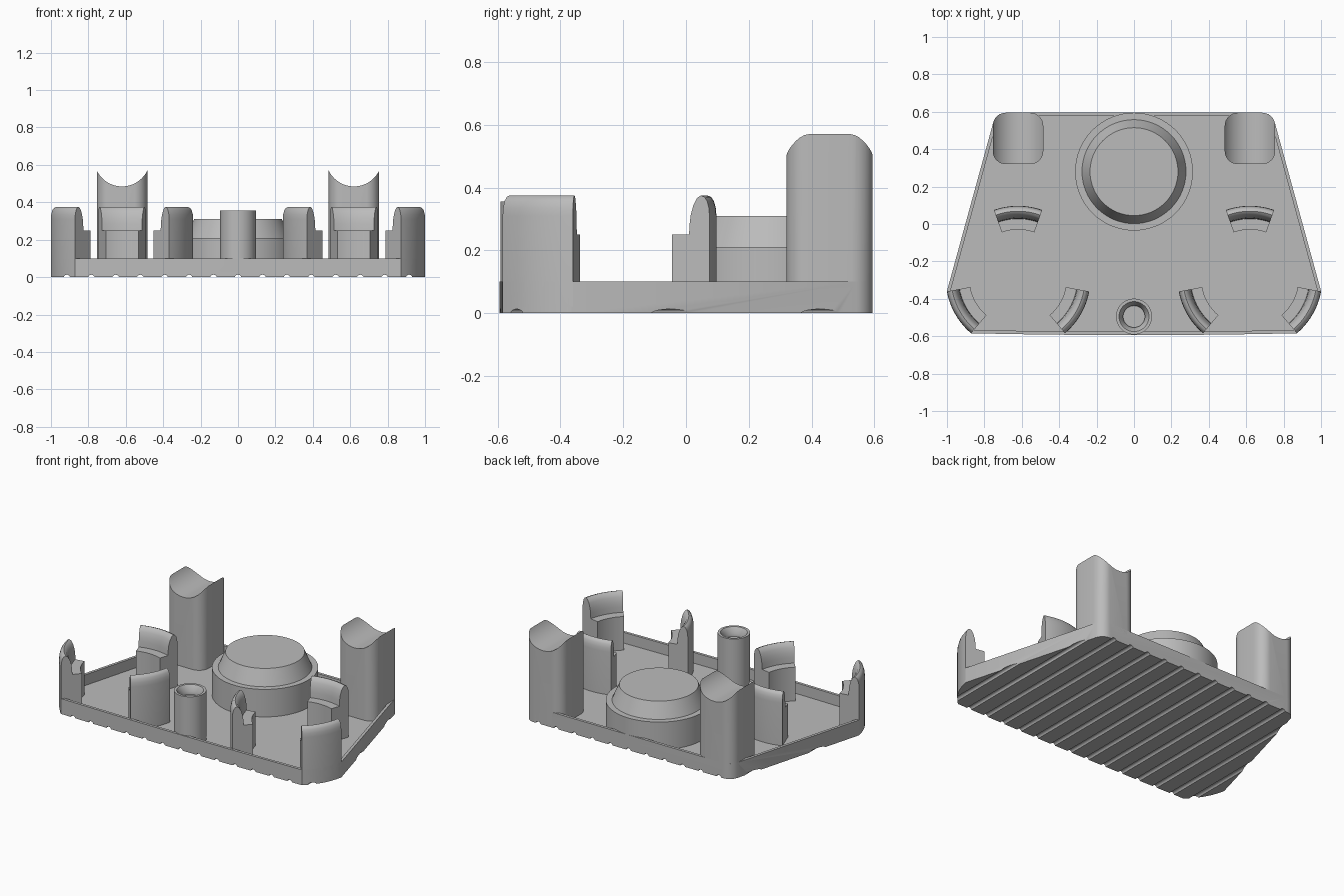
import bpy, bmesh
from math import cos, sin, radians, pi, sqrt

cube = bpy.data.objects.get("Cube")
if cube:
    bpy.data.objects.remove(cube, do_unlink=True)

grey = bpy.data.materials.new("plain grey")
grey.use_nodes = True
COLOUR = (0.5, 0.5, 0.5, 1)
grey.diffuse_color = COLOUR
grey.node_tree.nodes["Principled BSDF"].inputs["Base Color"].default_value = COLOUR


def finish(bm, name, location=(0, 0, 0)):
    bmesh.ops.remove_doubles(bm, verts=bm.verts, dist=1e-5)
    bmesh.ops.recalc_face_normals(bm, faces=bm.faces)
    mesh = bpy.data.meshes.new(name)
    bm.to_mesh(mesh)
    bm.free()
    mesh.materials.append(grey)
    ob = bpy.data.objects.new(name, mesh)
    ob.location = location
    bpy.context.collection.objects.link(ob)
    return ob


def smooth(ob, angle=35):
    bpy.ops.object.select_all(action='DESELECT')
    ob.select_set(True)
    bpy.context.view_layer.objects.active = ob
    bpy.ops.object.shade_smooth_by_angle(angle=radians(angle))


def arc(cx, cy, r, a0, a1, n):
    angles = [radians(a0 + (a1 - a0) * i / n) for i in range(n + 1)]
    return [(cx + r * cos(a), cy + r * sin(a)) for a in angles]


def prism(points, z0, z1):
    """Upright prism; returns the bmesh and its top face."""
    bm = bmesh.new()
    base = bm.faces.new([bm.verts.new((x, y, z0)) for x, y in points])
    ext = bmesh.ops.extrude_face_region(bm, geom=[base], use_keep_orig=True)
    top = [g for g in ext["geom"] if isinstance(g, bmesh.types.BMFace)][0]
    for v in top.verts:
        v.co.z = z1
    bmesh.ops.recalc_face_normals(bm, faces=bm.faces)
    return bm, top


def lathe(name, profile, location):
    bm = bmesh.new()
    vs = [bm.verts.new((r, 0, z)) for r, z in profile]
    es = [bm.edges.new(p) for p in zip(vs, vs[1:])]
    bmesh.ops.spin(bm, geom=vs + es, cent=(0, 0, 0), axis=(0, 0, 1),
                   angle=2 * pi, steps=64)
    ob = finish(bm, name, location)
    smooth(ob)
    return ob


def cut(ob, cutter):
    cutter.hide_render = True
    mod = ob.modifiers.new("cut", 'BOOLEAN')
    mod.operation = 'DIFFERENCE'
    mod.solver = 'EXACT'
    mod.object = cutter
    bpy.context.view_layer.objects.active = ob
    bpy.ops.object.modifier_apply(modifier=mod.name)
    bpy.data.objects.remove(cutter, do_unlink=True)


def rods(name, positions, z, radius, sides):
    """Horizontal rods running along y, used as cutters."""
    bm = bmesh.new()
    for x in positions:
        ring = arc(x, z, radius, 0, 360 * (sides - 1) / sides, sides - 1)
        face = bm.faces.new([bm.verts.new((px, -1, pz)) for px, pz in ring])
        ext = bmesh.ops.extrude_face_region(bm, geom=[face], use_keep_orig=True)
        for g in ext["geom"]:
            if isinstance(g, bmesh.types.BMVert):
                g.co.y = 1
    return finish(bm, name)


FLOOR, RIM = 0.03, 0.1
SINK = 0.02                      # parts start just inside the floor
RING_X, RING_Y, RING_R = 0.62, -0.29, 0.387

# Tray: rounded trapezoid with bowed front, pocketed top, grooved underside
left_side = arc(0.685, 0.525, 0.07, 90, 15, 8)[::-1]
corner = arc(RING_X, RING_Y, RING_R, -49.5, -10.5, 12)
half = corner + left_side
front = [(x / 10, -0.594 + 0.013 * (x / 10) ** 2) for x in range(-8, 9, 2)]
outline = front + half + [(-x, y) for x, y in reversed(half)]
bm, top = prism(outline, 0, RIM)
bmesh.ops.inset_region(bm, faces=[top], thickness=0.018, use_even_offset=True)
wall = bmesh.ops.extrude_face_region(bm, geom=[top])
bmesh.ops.delete(bm, geom=[top], context='FACES_ONLY')
for g in wall["geom"]:
    if isinstance(g, bmesh.types.BMVert):
        g.co.z = FLOOR
tray = finish(bm, "tray")
cut(tray, rods("groove_cutter", [0.1307 * i for i in range(-7, 8)], -0.005, 0.018, 20))
smooth(tray)

# Central raised disc and screw boss
lathe("raised_disc", [(0, SINK), (0.315, SINK), (0.315, 0.21), (0.278, 0.21),
                      (0.235, 0.31), (0, 0.31)], (0, 0.28, 0))
lathe("screw_boss", [(0, SINK), (0.096, SINK), (0.096, 0.355), (0.08, 0.355),
                     (0.058, 0.32), (0.058, 0.3), (0, 0.3)], (0, -0.495, 0))

# Clip section: stepped seat inside, rounded lip outside
CLIP = [(0.26, SINK), (0.387, SINK), (0.387, 0.31), (0.385, 0.335), (0.379, 0.357),
        (0.37, 0.37), (0.358, 0.375), (0.345, 0.367), (0.333, 0.345),
        (0.324, 0.315), (0.32, 0.285), (0.318, 0.25), (0.26, 0.25)]


def clip(name, cx, middle):
    bm = bmesh.new()
    a0 = radians(middle - 19.5)
    face = bm.faces.new([bm.verts.new((r * cos(a0), r * sin(a0), z)) for r, z in CLIP])
    end = face.copy()
    geom = [end] + list(end.verts) + list(end.edges)
    bmesh.ops.spin(bm, geom=geom, cent=(0, 0, 0), axis=(0, 0, 1),
                   angle=radians(39), steps=12)
    smooth(finish(bm, name, (cx, RING_Y, 0)))


for side, s in (("left", 1), ("right", -1)):
    # Three clips around each ring centre
    for part, angle in (("rear", 90), ("front_a", 210), ("front_b", 330)):
        clip(f"{side}_{part}_clip", s * RING_X, angle)

    # Rear post with rounded corners and a saddle top
    x0, y0, hx, hy, r = s * RING_X, 0.4575, 0.135, 0.1375, 0.07
    pts = []
    for i, (sx, sy) in enumerate(((1, 1), (-1, 1), (-1, -1), (1, -1))):
        pts += arc(x0 + sx * (hx - r), y0 + sy * (hy - r), r, 90 * i, 90 * i + 90, 8)
    bm, _ = prism(pts, SINK, 0.6)
    post = finish(bm, f"{side}_rear_post")
    cut(post, rods("saddle_cutter", [x0], 0.635, 0.15, 64))
    smooth(post)
